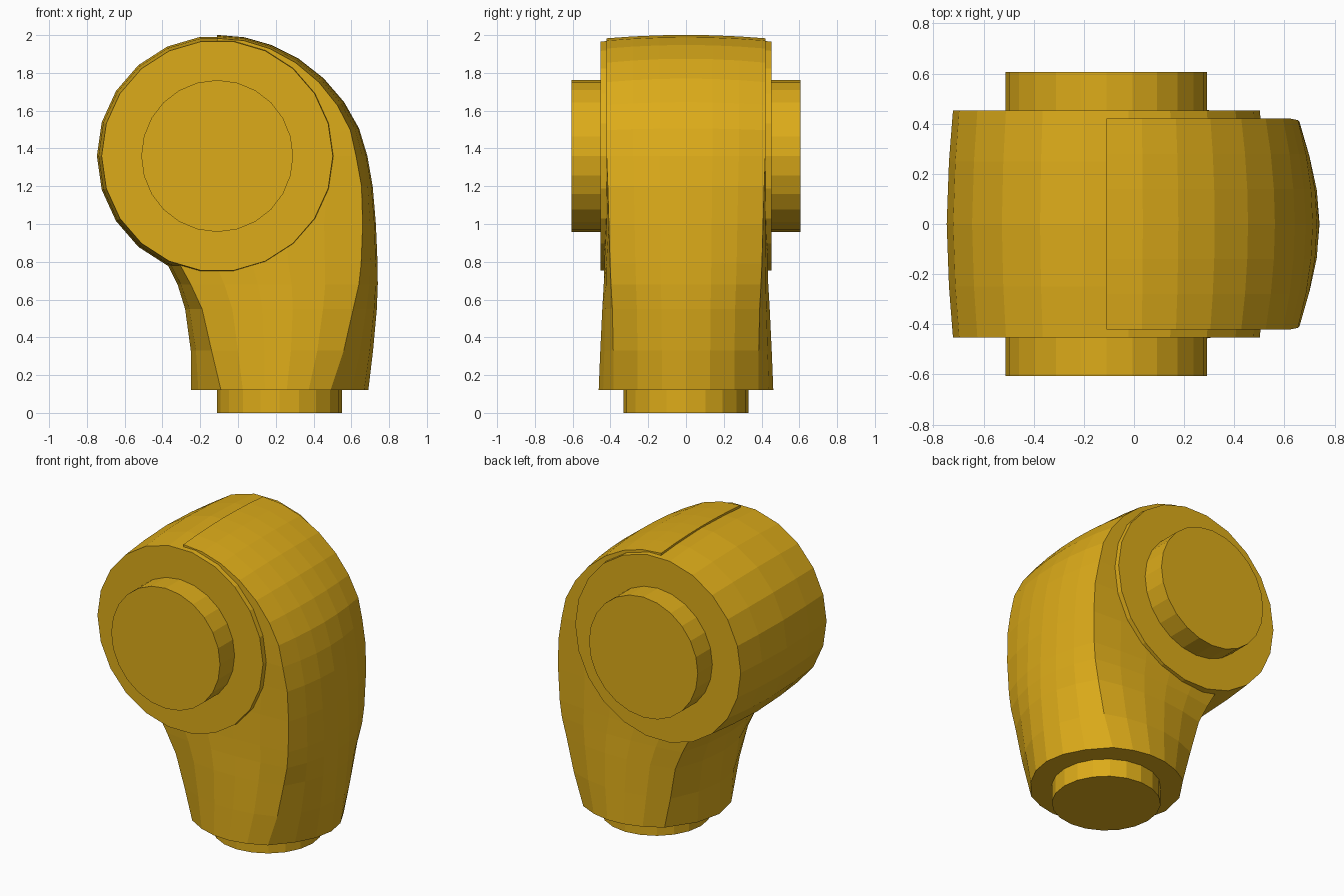
import bpy, bmesh
from math import cos, sin, pi, radians
from mathutils import Vector

if "Cube" in bpy.data.objects:
    bpy.data.objects.remove(bpy.data.objects["Cube"])

mat = bpy.data.materials.new("yellow_paint")
mat.diffuse_color = (0.72, 0.41, 0.01, 1)
mat.use_nodes = True
mat.node_tree.nodes["Principled BSDF"].inputs["Base Color"].default_value = mat.diffuse_color
PIVOT = Vector((-0.11, 0, 1.36))


def loft(name, rings):
    """Skin closed rings of equal length and cap both ends."""
    bm = bmesh.new()
    rows = [[bm.verts.new(p) for p in ring] for ring in rings]
    n = len(rows[0])
    for a, b in zip(rows, rows[1:]):
        for i in range(n):
            j = (i + 1) % n
            bm.faces.new((a[i], a[j], b[j], b[i]))
    bm.faces.new(rows[0])
    bm.faces.new(rows[-1])
    bmesh.ops.recalc_face_normals(bm, faces=bm.faces)
    mesh = bpy.data.meshes.new(name)
    bm.to_mesh(mesh)
    bm.free()
    mesh.materials.append(mat)
    obj = bpy.data.objects.new(name, mesh)
    bpy.context.collection.objects.link(obj)
    return obj


def drum(name, profile, sides):
    """Turned part about the y axis through the pivot; profile is (y, radius)."""
    return loft(name, [[PIVOT + Vector((r * cos(2 * pi * i / sides), y, r * sin(2 * pi * i / sides)))
                        for i in range(sides)] for y, r in profile])


def arc(a, m, b, n):
    """n points (end excluded) on a curve from a through m to b."""
    a, m, b = Vector(a), Vector(m), Vector(b)
    c = 2 * m - (a + b) / 2
    return [a * (1 - t) ** 2 + c * 2 * t * (1 - t) + b * t * t for t in (i / n for i in range(n))]


def section(xl, xlc, ylc, ym, xrc, yrc, xr):
    """Body outline: bulged front, bulged sides and bulged back meeting at four corners."""
    xm = (xlc + xrc) / 2
    return (arc((xrc, -yrc), (xr, 0), (xrc, yrc), 6) + arc((xrc, yrc), (xm, ym), (xlc, ylc), 5)
            + arc((xlc, ylc), (xl, 0), (xlc, -ylc), 4) + arc((xlc, -ylc), (xm, -ym), (xrc, -yrc), 5))


# Joint drum with slightly crowned rim
drum("joint_drum", [(-0.453, 0.612), (-0.25, 0.628), (0, 0.637), (0.25, 0.628), (0.453, 0.612)], 22)

# Pivot pin through both sides of the drum
drum("pivot_pin", [(-0.607, 0.402), (0.607, 0.402)], 24)

# Arm body: rises from a round foot, then wraps over the drum
rings = []
for z, *s in [(0.12, -0.25, -0.09, 0.355, 0.463, 0.49, 0.385, 0.69),
              (0.33, -0.25, -0.14, 0.365, 0.455, 0.56, 0.385, 0.715),
              (0.55, -0.28, -0.19, 0.385, 0.445, 0.61, 0.39, 0.735),
              (0.68, -0.32, -0.25, 0.395, 0.437, 0.64, 0.397, 0.74),
              (0.79, -0.375, -0.31, 0.40, 0.433, 0.652, 0.402, 0.739),
              (1.00, -0.40, -0.36, 0.41, 0.428, 0.66, 0.408, 0.73),
              (1.20, -0.28, -0.25, 0.42, 0.425, 0.654, 0.414, 0.713)]:
    rings.append([Vector((p.x, p.y, z)) for p in section(*s)])
for deg, edge, crown in [(0, 0.735, 0.795), (11, 0.718, 0.765), (23, 0.69, 0.73), (36, 0.665, 0.698),
                         (50, 0.645, 0.672), (64, 0.633, 0.654), (77, 0.627, 0.645), (90, 0.623, 0.641)]:
    a = radians(deg)
    rings.append([PIVOT + Vector((p.x * cos(a), p.y, p.x * sin(a)))
                  for p in section(0.0, 0.02, 0.424, 0.424, edge, 0.42, crown)])
loft("arm_body", rings)

# Mounting spigot under the foot
loft("base_spigot", [[Vector((0.22 + 0.33 * cos(2 * pi * i / 20), 0.33 * sin(2 * pi * i / 20), z))
                      for i in range(20)] for z in (0, 0.14)])
